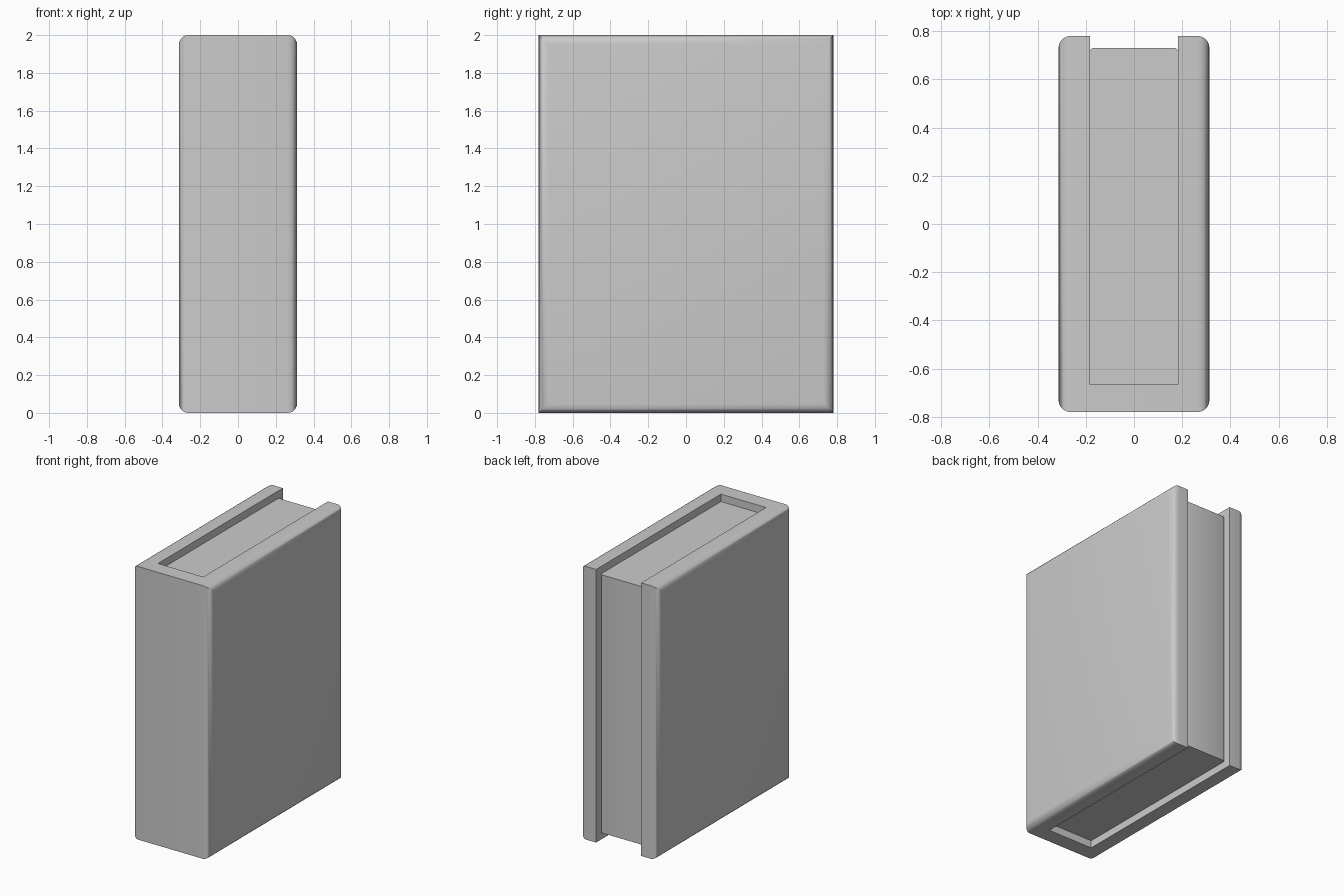
import bpy, bmesh

if "Cube" in bpy.data.objects:
    bpy.data.objects.remove(bpy.data.objects["Cube"])


def extruded(name, outline, z0, z1, bevel_test, width, segments):
    """Extrude an XY outline upward, then round the edges chosen by bevel_test."""
    bm = bmesh.new()
    base = bm.faces.new([bm.verts.new((x, y, z0)) for x, y in outline])
    top = bmesh.ops.extrude_face_region(bm, geom=[base], use_keep_orig=True)
    verts = [g for g in top["geom"] if isinstance(g, bmesh.types.BMVert)]
    bmesh.ops.translate(bm, verts=verts, vec=(0, 0, z1 - z0))
    bmesh.ops.recalc_face_normals(bm, faces=bm.faces)
    edges = [e for e in bm.edges if bevel_test(*[v.co for v in e.verts])]
    bmesh.ops.bevel(bm, geom=edges, offset=width, offset_type='OFFSET',
                    segments=segments, profile=0.5, affect='EDGES')
    bmesh.ops.recalc_face_normals(bm, faces=bm.faces)
    mesh = bpy.data.meshes.new(name)
    bm.to_mesh(mesh)
    bm.free()
    obj = bpy.data.objects.new(name, mesh)
    bpy.context.collection.objects.link(obj)
    bpy.ops.object.select_all(action='DESELECT')
    obj.select_set(True)
    bpy.context.view_layer.objects.active = obj
    bpy.ops.object.shade_smooth_by_angle(angle=0.7)
    return obj


W, D, H = 0.313, 0.78, 2.0        # cover half width, half depth, height
IN, SPINE = 0.183, -0.665         # inner half width, inner face of spine
BACK, INSET = 0.73, 0.055         # fore-edge of pages, page recess

# Cover: U-shaped shell, rounded around both outer side faces
half = [(W, -D), (W, D), (IN, D), (IN, SPINE)]
outline = half + [(-x, y) for x, y in reversed(half)]
extruded("book_cover", outline, 0, H,
         lambda a, b: abs(a.x - b.x) < 1e-4 and abs(a.x) > W - 1e-4, 0.05, 5)

# Page block: recessed at top, bottom and fore-edge, with softened corners
pages = [(-IN, SPINE), (IN, SPINE), (IN, BACK), (-IN, BACK)]
extruded("page_block", pages, INSET, H - INSET,
         lambda a, b: abs(a.z - b.z) > 0.1 and a.y > 0, 0.015, 3)
